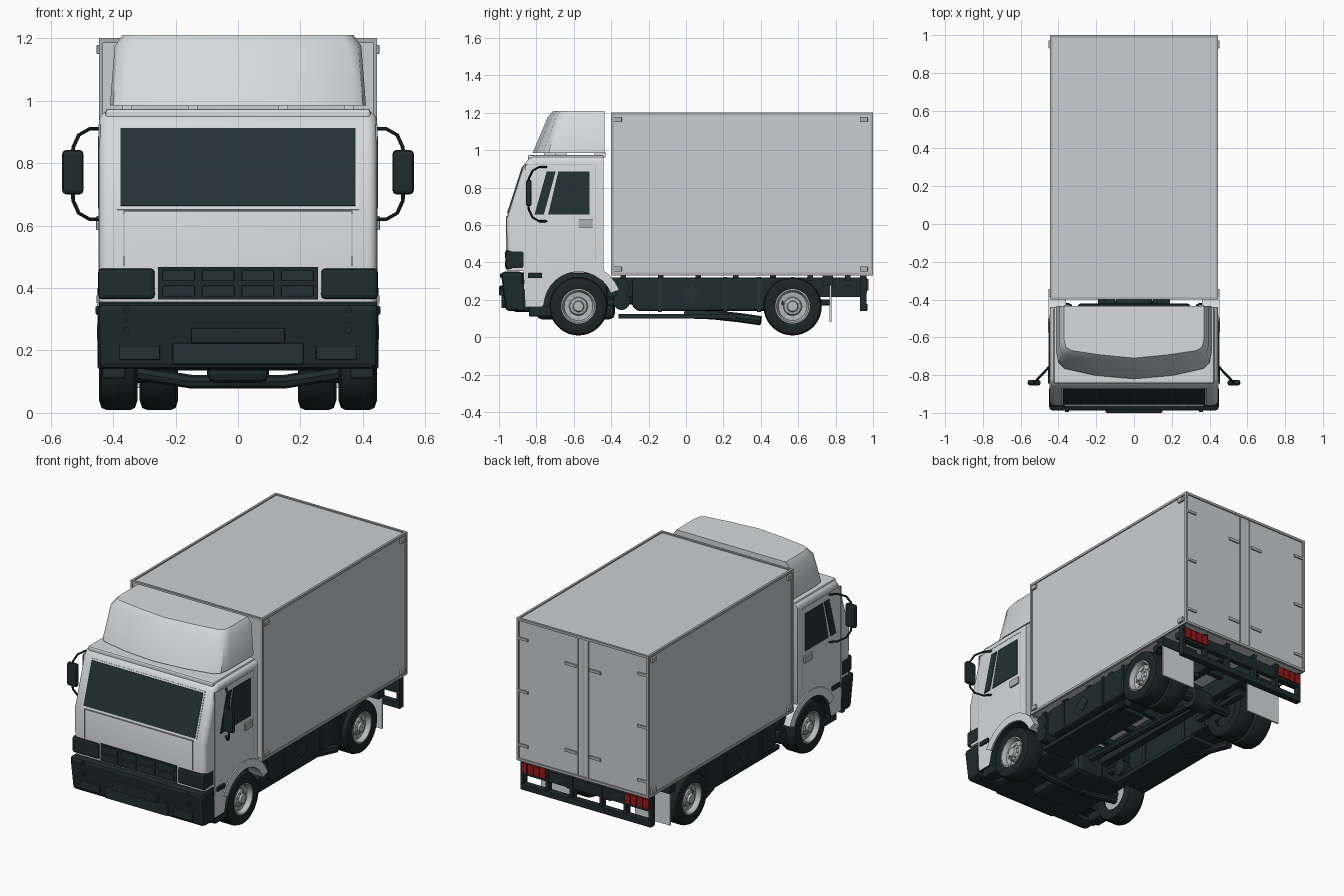
import bpy, bmesh, math
from mathutils import Vector

cube = bpy.data.objects.get("Cube")
if cube:
    bpy.data.objects.remove(cube)


def material(name, r, g, b):
    m = bpy.data.materials.new(name)
    m.use_nodes = True
    m.diffuse_color = (r, g, b, 1)
    m.node_tree.nodes["Principled BSDF"].inputs["Base Color"].default_value = (r, g, b, 1)
    return m


CAB = material("cab white", .68, .70, .72)
BOX = material("cargo grey", .60, .62, .64)
TRIM = material("trim grey", .42, .43, .44)
DARK = material("dark plastic", .014, .025, .026)
GLASS = material("dark glass", .018, .032, .033)
TYRE = material("tyre black", .012, .018, .018)
RIM = material("rim grey", .48, .49, .50)
RED = material("lamp red", .30, .010, .010)


def finish(name, bm, mats, mirror=False, bevel=0, smooth=False):
    bmesh.ops.recalc_face_normals(bm, faces=bm.faces)
    me = bpy.data.meshes.new(name)
    bm.to_mesh(me)
    bm.free()
    ob = bpy.data.objects.new(name, me)
    bpy.context.collection.objects.link(ob)
    for m in mats:
        me.materials.append(m)
    if smooth:
        bpy.ops.object.select_all(action='DESELECT')
        ob.select_set(True)
        bpy.context.view_layer.objects.active = ob
        bpy.ops.object.shade_smooth_by_angle(angle=math.radians(35))
    if bevel:
        b = ob.modifiers.new("soft edges", 'BEVEL')
        b.width, b.segments = bevel, 2
    if mirror:
        ob.modifiers.new("mirror", 'MIRROR')
    return ob


def extrude(bm, pts, offset):
    face = bm.faces.new([bm.verts.new(p) for p in pts])
    res = bmesh.ops.extrude_face_region(bm, geom=[face])
    bmesh.ops.translate(bm, vec=offset, verts=[v for v in res["geom"] if isinstance(v, bmesh.types.BMVert)])


def prism(name, yz, x0, x1, mat, mirror=False, bevel=0):
    bm = bmesh.new()
    extrude(bm, [(x0, y, z) for y, z in yz], (x1 - x0, 0, 0))
    return finish(name, bm, [mat], mirror, bevel)


def box(name, x, y, z, mat, mirror=False, bevel=0):
    yz = [(y[0], z[0]), (y[1], z[0]), (y[1], z[1]), (y[0], z[1])]
    return prism(name, yz, x[0], x[1], mat, mirror, bevel)


def lathe(name, profile, y, z, mat, mirror=True, steps=36):
    bm = bmesh.new()
    vs = [bm.verts.new((x, y, z + r)) for x, r in profile]
    es = [bm.edges.new(p) for p in zip(vs, vs[1:])]
    bmesh.ops.spin(bm, geom=vs + es, cent=(0, y, z), axis=(1, 0, 0), angle=math.tau, steps=steps)
    bmesh.ops.remove_doubles(bm, verts=bm.verts, dist=.0005)
    return finish(name, bm, [mat], mirror, smooth=True)


def disc(name, x0, x1, r, y, z, mat, steps=24):
    return lathe(name, [(x0, 0), (x0, r), (x1, r), (x1, 0)], y, z, mat, True, steps)


def tube(name, pts, r, mat, mirror=False):
    cu = bpy.data.curves.new(name, 'CURVE')
    cu.dimensions = '3D'
    cu.bevel_depth, cu.bevel_resolution, cu.use_fill_caps = r, 2, True
    sp = cu.splines.new('POLY')
    sp.points.add(len(pts) - 1)
    for p, co in zip(sp.points, pts):
        p.co = (*co, 1)
    tmp = bpy.data.objects.new(name + " path", cu)
    bm = bmesh.new()
    me = bpy.data.meshes.new_from_object(tmp)
    bm.from_mesh(me)
    bpy.data.objects.remove(tmp)
    bpy.data.meshes.remove(me)
    return finish(name, bm, [mat], mirror, smooth=True)


FRONT, REAR, HUB = -.575, .57, .165

# Cab shell with wheel arches and rounded front corners
arch = [(FRONT + .185 * math.cos(a), HUB + .185 * math.sin(a))
        for a in [math.radians(50 + 11.5 * i) for i in range(12)]]
profile = [(-.44, .965), (-.44, .34)] + arch + [(-.77, .16), (-.86, .16), (-.87, .355),
           (-.955, .355), (-.96, .63), (-.865, .925), (-.84, .955), (-.82, .965)]
bm = bmesh.new()
extrude(bm, [(-.445, y, z) for y, z in profile], (.89, 0, 0))
sides = [e for e in bm.edges if abs(e.verts[0].co.x - e.verts[1].co.x) < .01
         and all(v.co.z > .354 and (v.co.y < -.81 or v.co.z > .96) for v in e.verts)
         and abs(e.verts[0].co.z - .355) + abs(e.verts[1].co.z - .355) > .01]
bmesh.ops.bevel(bm, geom=sides, offset=.03, segments=4, profile=.5, affect='EDGES')
bm.normal_update()
for f in bm.faces:
    c = f.calc_center_median()
    f.material_index = int(c.z < .38 and abs(f.normal.x) < .5 and c.y > -.93)
finish("cab", bm, [CAB, DARK], smooth=True)
box("roof_cap", (-.425, .425), (-.845, -.44), (.94, .974), CAB, bevel=.01)

# Arch lips following the front wheels
for k in [1]:
    ring = [math.radians(22 + 12 * i) for i in range(12)]
    lip = [(FRONT + .235 * math.cos(a), HUB + .235 * math.sin(a)) for a in ring]
    lip += [(FRONT + .187 * math.cos(a), HUB + .187 * math.sin(a)) for a in reversed(ring)]
    prism("arch_lip", lip, .36, .452, CAB, True)

# Windscreen on the sloping front
low, high = Vector((0, -.96, .63)), Vector((0, -.865, .925))
along = high - low
out = Vector((0, -along.z, along.y)).normalized()


def slope_plate(name, half, z0, z1, mat, lift, thick):
    a, b = [low + along * ((z - low.z) / along.z) + out * lift for z in (z0, z1)]
    bm = bmesh.new()
    extrude(bm, [(-half, a.y, a.z), (half, a.y, a.z), (half, b.y, b.z), (-half, b.y, b.z)], out * thick)
    finish(name, bm, [mat])


slope_plate("windscreen_frame", .387, .65, .92, CAB, -.003, .006)
slope_plate("windscreen", .376, .662, .91, GLASS, 0, .007)

# Door glass, seams, handles and side indicators
prism("door_window", [(-.737, .655), (-.515, .655), (-.515, .885), (-.683, .885)], .44, .449, GLASS, True)
prism("quarter_window", [(-.81, .655), (-.76, .655), (-.697, .885), (-.745, .885)], .44, .449, GLASS, True)
for i, y in enumerate((-.862, -.487)):
    box("door_seam_%d" % i, (.44, .4465), (y, y + .004), (.30 if i == 0 else .40, .92), TRIM, True)
box("sill_seam", (.44, .4465), (-.86, -.487), (.92, .924), TRIM, True)
box("door_handle", (.44, .455), (-.575, -.50), (.585, .63), TRIM, True, .004)
box("side_indicator", (.44, .456), (-.845, -.77), (.315, .342), DARK, True, .004)

# Front panel seams
box("front_seam", (.363, .367), (-.9625, -.95), (.47, .645), TRIM, True)
box("front_seam_top", (-.367, .367), (-.9625, -.95), (.645, .649), TRIM)

# Grille band, headlamps and bumper
box("headlamp", (.266, .448), (-.966, -.865), (.365, .463), DARK, True, .012)
box("grille", (-.257, .257), (-.962, -.93), (.363, .467), DARK)
for i in range(4):
    x = -.19 + i * .1267
    for j, z in enumerate((.39, .44)):
        box("grille_cell_%d_%d" % (i, j), (x - .052, x + .052), (-.969, -.95), (z - .018, z + .018), GLASS, bevel=.004)
bumper = box("bumper", (-.45, .45), (-.99, -.87), (.14, .35), DARK, bevel=.02)
for v in bumper.data.vertices:
    if v.co.z < .2:
        v.co.y += .025 if v.co.y < -.9 else 0
        v.co.x *= .99
box("bumper_wing", (.42, .45), (-.90, -.865), (.14, .29), DARK, True, .008)
box("number_panel", (-.15, .15), (-1, -.96), (.222, .272), DARK, bevel=.006)
box("lower_panel", (-.21, .21), (-.987, -.95), (.155, .224), GLASS, bevel=.006)
box("fog_lamp", (.25, .38), (-.986, -.95), (.17, .215), GLASS, True, .004)
for i, z in enumerate((.265, .33)):
    tube("bumper_bolt_%d" % i, [(.355, -.995, z), (.355, -.97, z)], .011, DARK, True)
box("cab_step", (.36, .435), (-.84, -.72), (.11, .165), DARK, True, .008)
box("cab_underside", (-.30, .30), (-.93, -.42), (.135, .345), DARK, bevel=.02)

# Roof fairing lofted from three rings
levels = [(.985, .41, .37, -.68, -.765, -.82), (1.175, .395, .355, -.64, -.695, -.74), (1.21, .37, .33, -.61, -.67, -.71)]
bm = bmesh.new()
rings = []
for z, w, c, y1, y2, y3 in levels:
    half = [(w, -.435), (w, y1), ((w + c) / 2 + .01, (y1 + y2) / 2 - .012), (c, y2), (c * .55, y3 + .018), (0, y3)]
    pts = half + [(-x, y) for x, y in reversed(half[:-1])]
    rings.append([bm.verts.new((x, y, z)) for x, y in pts])
for a, b in zip(rings, rings[1:]):
    for i in range(len(a)):
        j = (i + 1) % len(a)
        bm.faces.new((a[i], a[j], b[j], b[i]))
bm.faces.new(rings[0])
bm.faces.new(rings[-1])
finish("roof_fairing", bm, [CAB], smooth=True)
for i, (x, y) in enumerate([(.13, -.76), (.34, -.70), (.34, -.49)]):
    box("fairing_foot_%d" % i, (x, x + .03), (y, y + .06), (.96, .99), CAB, True)

# Mirrors on bowed arms
bow = [(.44, -.745, .91), (.475, -.785, .91), (.51, -.82, .89), (.528, -.84, .85), (.53, -.845, .80)]
bow += [(x, y, 1.53 - z) for x, y, z in reversed(bow)]
tube("mirror_arm", bow, .006, DARK, True)
box("mirror", (.495, .563), (-.855, -.825), (.70, .842), DARK, True, .012)

# Cargo body with edge rails and corner plates
box("cargo_box", (-.44, .44), (-.395, .993), (.335, 1.193), BOX)
for i, z in enumerate((.33, 1.185)):
    box("side_rail_%d" % i, (.432, .446), (-.4, 1), (z, z + .015), TRIM, True)
    for j, y in enumerate((-.4, .986)):
        box("cross_rail_%d_%d" % (i, j), (-.446, .446), (y, y + .014), (z, z + .015), TRIM)
for j, y in enumerate((-.4, .986)):
    box("corner_post_%d" % j, (.432, .446), (y, y + .014), (.33, 1.2), TRIM, True)
    for i, z in enumerate((.35, 1.15)):
        y0 = -.385 if j == 0 else .93
        box("corner_plate_%d_%d" % (i, j), (.438, .453), (y0, y0 + .042), (z, z + .028), TRIM, True, .003)

# Rear doors with centre strips and hinges
box("door_strip", (.03, .038), (.99, .998), (.345, 1.185), TRIM, True)
box("door_gap", (-.003, .003), (.99, .996), (.345, 1.185), TRIM)
for i, z in enumerate((.42, .75, 1.07)):
    box("door_hinge_%d" % i, (.37, .438), (.99, 1), (z, z + .016), TRIM, True)
for i, z in enumerate((.47, 1.0)):
    box("door_latch_%d" % i, (.045, .12), (.99, 1), (z, z + .018), TRIM, True)

# Wheels, single at the front and paired at the rear
tyre = [(.33, .09), (.322, .125), (.33, .149), (.345, .156), (.42, .156), (.437, .149), (.445, .125), (.438, .09), (.33, .09)]
rim = [(.34, .02), (.34, .092), (.44, .092), (.441, .086), (.43, .08), (.412, .076), (.408, .05), (.422, .045), (.428, .03), (.44, .026), (.442, 0)]
for tag, y in (("front", FRONT), ("rear", REAR)):
    lathe(tag + "_tyre", tyre, y, HUB, TYRE)
    lathe(tag + "_rim", rim, y, HUB, RIM)
    for i in range(8):
        a = math.tau * i / 8
        disc("%s_rim_hole_%d" % (tag, i), .40, .413, .010, y + .063 * math.cos(a), HUB + .063 * math.sin(a), TRIM, 10)
        disc("%s_wheel_nut_%d" % (tag, i), .41, .431, .005, y + .037 * math.cos(a + .4), HUB + .037 * math.sin(a + .4), TRIM, 6)
    tube(tag + "_axle", [(-.36, y, HUB), (.36, y, HUB)], .03, DARK)
    box(tag + "_leaf_spring", (.15, .19), (y - .2, y + .2), (.17, .20), DARK, True, .006)
lathe("rear_inner_tyre", [(x - .13, r) for x, r in tyre], REAR, HUB, TYRE)
disc("rear_inner_disc", .22, .26, .092, REAR, HUB, DARK)
tube("front_beam", [(-.34, FRONT, .13), (-.15, FRONT, .10), (.15, FRONT, .10), (.34, FRONT, .13)], .022, DARK)

# Chassis, drive line and floor beams
box("chassis_rail", (.10, .15), (-.88, .94), (.215, .32), DARK, True)
tube("drive_shaft", [(0, -.4, .20), (0, REAR, HUB)], .022, DARK)
disc("differential", -.06, .06, .065, REAR, HUB, DARK)
box("engine_sump", (-.10, .10), (-.80, -.38), (.095, .22), DARK, bevel=.03)
for i in range(7):
    y = -.35 + i * .2
    box("floor_beam_%d" % i, (-.40, .40), (y, y + .03), (.30, .336), DARK)

# Side tanks, air cylinders and exhausts
section = [(-.29, .17), (-.26, .14), (.50, .14), (.53, .17), (.53, .30), (.51, .32), (-.27, .32), (-.29, .30)]
prism("side_tank", section, .20, .41, DARK, True, .012)
for i, y in enumerate((-.15, .20, .38)):
    box("tank_band_%d" % i, (.19, .417), (y, y + .02), (.135, .322), GLASS, True)
prism("tank_diamond", [(-.02, .23), (.03, .18), (.08, .23), (.03, .28)], .40, .416, GLASS, True)
for i, z in enumerate((.19, .27)):
    disc("air_cylinder_%d" % i, .18, .41, .045, -.345, z, DARK)
box("under_tray", (.18, .38), (-.36, .30), (.10, .125), DARK, True)
tube("exhaust", [(.25, .0, .125), (.32, .14, .12), (.36, .28, .105), (.38, .40, .088)], .025, DARK, True)

# Mud flaps and rear bar with lamps
box("flap_bracket", (.19, .44), (.73, .785), (.275, .33), DARK, True)
box("mud_flap", (.20, .435), (.768, .778), (.08, .30), CAB, True)
box("rear_beam", (-.27, .27), (.935, .965), (.235, .30), DARK)
box("lamp_housing", (.255, .442), (.93, .968), (.235, .318), DARK, True)
box("rear_lower_bar", (-.442, .442), (.93, .97), (.14, .178), DARK, bevel=.004)
for i, x in enumerate((.09, .255, .422)):
    box("rear_upright_%d" % i, (x, x + .02), (.93, .966), (.15, .33), DARK, True)
for i in range(4):
    x = .268 + i * .042
    box("tail_lamp_%d" % i, (x, x + .037), (.96, .977), (.25, .31), RED, True)
